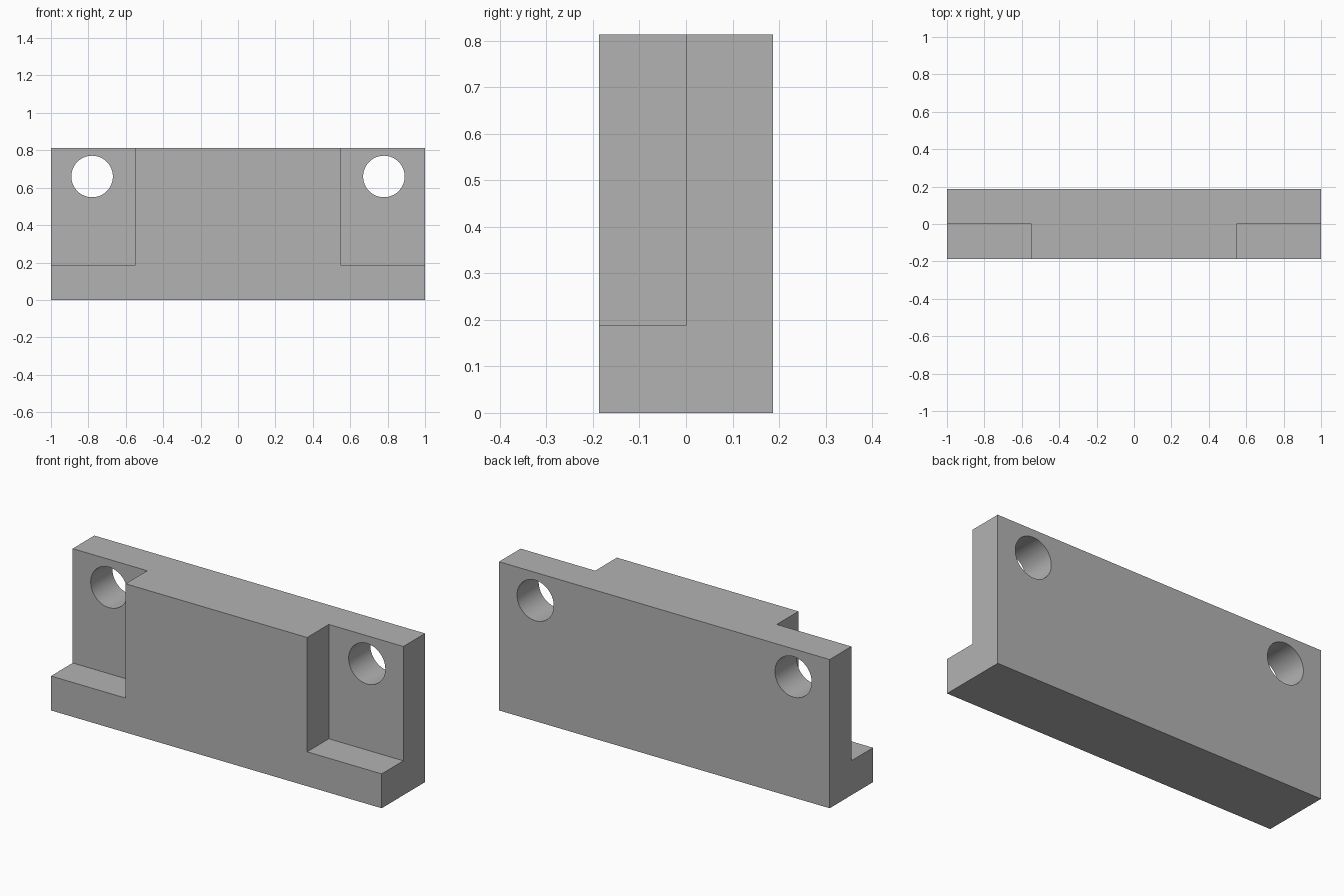
import bpy
from math import radians

cube = bpy.data.objects.get("Cube")
if cube:
    bpy.data.objects.remove(cube, do_unlink=True)

WIDTH, DEPTH, HEIGHT = 2.0, 0.374, 0.813
NOTCH_X, NOTCH_Z = 0.549, 0.188
HOLE_X, HOLE_Z, HOLE_R = 0.78, 0.66, 0.111
MARGIN = 0.2

grey = bpy.data.materials.new("plain grey")
grey.use_nodes = True
colour = (0.45, 0.45, 0.45, 1)
grey.diffuse_color = colour
grey.node_tree.nodes["Principled BSDF"].inputs["Base Color"].default_value = colour


def box(name, low, high):
    """Box spanning two opposite corners."""
    centre = [(a + b) / 2 for a, b in zip(low, high)]
    bpy.ops.mesh.primitive_cube_add(size=1, location=centre)
    ob = bpy.context.object
    ob.name = name
    ob.scale = [b - a for a, b in zip(low, high)]
    bpy.ops.object.transform_apply(location=True, rotation=True, scale=True)
    ob.data.materials.append(grey)
    return ob


def cut(target, cutter):
    """Subtract the cutter from the target, then discard the cutter."""
    cutter.hide_render = True
    mod = target.modifiers.new("cut", "BOOLEAN")
    mod.operation = "DIFFERENCE"
    mod.solver = "EXACT"
    mod.object = cutter
    bpy.context.view_layer.objects.active = target
    bpy.ops.object.modifier_apply(modifier=mod.name)
    bpy.data.objects.remove(cutter, do_unlink=True)


# Solid block
block = box("mounting_block", (-WIDTH / 2, -DEPTH / 2, 0), (WIDTH / 2, DEPTH / 2, HEIGHT))

for side in (-1, 1):
    # Front corner notch, leaving a thin flange above a ledge
    xs = sorted((side * NOTCH_X, side * (WIDTH / 2 + MARGIN)))
    cut(block, box("notch_cutter", (xs[0], -DEPTH, NOTCH_Z), (xs[1], 0, HEIGHT + MARGIN)))

    # Bolt hole through the flange
    bpy.ops.mesh.primitive_cylinder_add(
        vertices=64, radius=HOLE_R, depth=1,
        location=(side * HOLE_X, 0, HOLE_Z), rotation=(radians(90), 0, 0))
    hole = bpy.context.object
    hole.name = "hole_cutter"
    hole.data.materials.append(grey)
    cut(block, hole)

# Smooth hole walls, crisp block edges
bpy.ops.object.select_all(action="DESELECT")
block.select_set(True)
bpy.context.view_layer.objects.active = block
bpy.ops.object.shade_smooth_by_angle(angle=radians(30))
